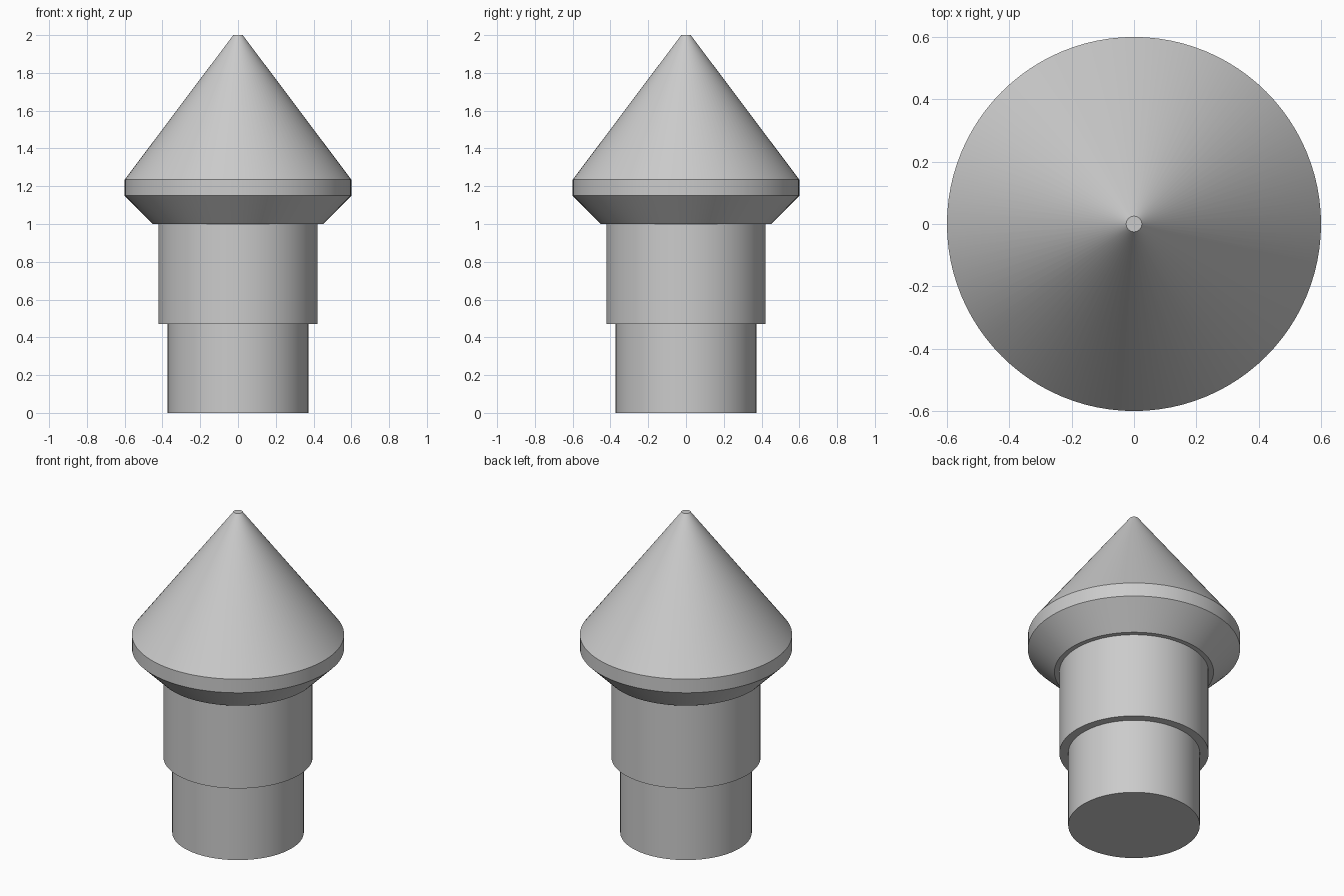
import bpy
import math

cube = bpy.data.objects.get("Cube")
if cube:
    bpy.data.objects.remove(cube, do_unlink=True)

SIDES = 96

grey = bpy.data.materials.new("plain grey")
grey.use_nodes = True
colour = (0.6, 0.6, 0.6, 1.0)
grey.diffuse_color = colour
grey.node_tree.nodes["Principled BSDF"].inputs["Base Color"].default_value = colour


def lathe(name, profile):
    """Closed solid turned around z from (radius, height) points, bottom to top."""
    verts = [(r * math.cos(a), r * math.sin(a), z)
             for r, z in profile
             for a in (math.tau * i / SIDES for i in range(SIDES))]
    faces = [tuple(reversed(range(SIDES)))]
    for ring in range(len(profile) - 1):
        low, high = ring * SIDES, (ring + 1) * SIDES
        for i in range(SIDES):
            j = (i + 1) % SIDES
            faces.append((low + i, low + j, high + j, high + i))
    faces.append(tuple(range(len(verts) - SIDES, len(verts))))
    mesh = bpy.data.meshes.new(name)
    mesh.from_pydata(verts, [], faces)
    mesh.materials.append(grey)
    obj = bpy.data.objects.new(name, mesh)
    bpy.context.collection.objects.link(obj)
    bpy.ops.object.select_all(action="DESELECT")
    obj.select_set(True)
    bpy.context.view_layer.objects.active = obj
    bpy.ops.object.shade_smooth_by_angle(angle=math.radians(20))
    return obj


# Stepped shaft: narrow foot below a wider collar
lathe("stepped_shaft", [(0.372, 0), (0.372, 0.47), (0.422, 0.47), (0.422, 1.0)])

# Head: flared underside, short rim and a cone with a blunt tip
lathe("pointed_head", [(0.45, 1.0), (0.6, 1.15), (0.6, 1.235), (0.025, 2.0)])
